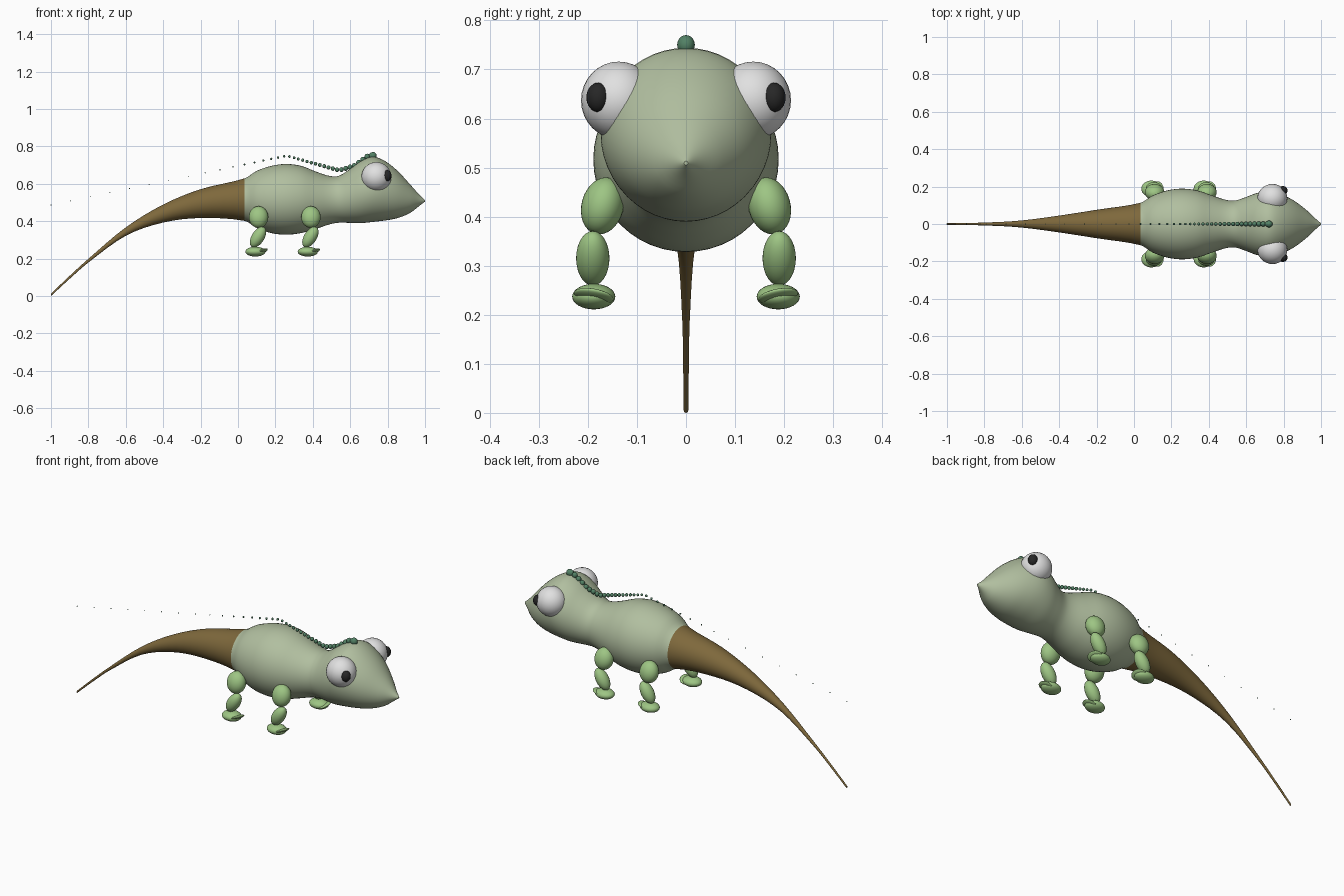
import bpy, bmesh, math
from mathutils import Matrix, Euler, Vector

if "Cube" in bpy.data.objects:
    bpy.data.objects.remove(bpy.data.objects["Cube"])


def material(name, rgb):
    m = bpy.data.materials.new(name)
    m.diffuse_color = (*rgb, 1)
    m.use_nodes = True
    m.node_tree.nodes["Principled BSDF"].inputs["Base Color"].default_value = m.diffuse_color
    return m


SKIN = material("sage skin", (0.44, 0.52, 0.35))
TAIL = material("brown tail", (0.21, 0.14, 0.045))
LIMB = material("leaf green limb", (0.34, 0.56, 0.23))
CREST = material("dark green crest", (0.085, 0.22, 0.13))
WHITE = material("eye white", (0.75, 0.75, 0.75))
BLACK = material("pupil black", (0.02, 0.02, 0.02))


def finish(bm, name, mats):
    bmesh.ops.recalc_face_normals(bm, faces=bm.faces[:])
    me = bpy.data.meshes.new(name)
    bm.to_mesh(me)
    bm.free()
    for m in mats:
        me.materials.append(m)
    for p in me.polygons:
        p.use_smooth = len(p.vertices) <= 4
    ob = bpy.data.objects.new(name, me)
    bpy.context.collection.objects.link(ob)
    return ob


def ellipsoid(bm, loc, size, rot=(0, 0, 0), seg=32, rings=16):
    mat = (Matrix.Translation(loc)
           @ Euler([math.radians(a) for a in rot]).to_matrix().to_4x4()
           @ Matrix.Diagonal((*size, 1)))
    bmesh.ops.create_uvsphere(bm, u_segments=seg, v_segments=rings, radius=1, matrix=mat)


def part(name, mat, loc, size, rot=(0, 0, 0)):
    bm = bmesh.new()
    ellipsoid(bm, loc, size, rot)
    return finish(bm, name, [mat])


# Body and tail: side outline as (x, top z, bottom z)
OUTLINE = [(-1.0, .013, .0), (-.9, .108, .092), (-.8, .199, .179), (-.6, .367, .322),
           (-.4, .489, .393), (-.2, .571, .417), (.035, .629, .402), (.1, .669, .364),
           (.18, .696, .336), (.26, .706, .328), (.34, .695, .337), (.42, .664, .36),
           (.49, .642, .383), (.54, .643, .392), (.6, .68, .391), (.66, .723, .39),
           (.72, .744, .396), (.78, .725, .403), (.85, .672, .416), (.92, .597, .444),
           (.97, .541, .482), (1.0, .513, .505)]


def smooth_outline(steps=4):
    """Pass a smooth curve through the outline points."""
    pts = [Vector(p) for p in OUTLINE]
    n = len(pts)
    tan = []
    for i in range(n):
        a, b = pts[max(i - 1, 0)], pts[min(i + 1, n - 1)]
        tan.append((b - a) / (b.x - a.x))
    out = []
    for i in range(n - 1):
        h = pts[i + 1].x - pts[i].x
        for k in range(steps):
            t = k / steps
            p = (pts[i] * (2*t**3 - 3*t**2 + 1) + tan[i] * h * (t**3 - 2*t**2 + t)
                 + pts[i + 1] * (3*t**2 - 2*t**3) + tan[i + 1] * h * (t**3 - t**2))
            out.append(p)
    return out + [pts[-1]]


bm = bmesh.new()
path = smooth_outline()
loops = []
SIDES = 48
for i, p in enumerate(path):
    a, b = path[max(i - 1, 0)], path[min(i + 1, len(path) - 1)]
    rz = (p.y - p.z) / 2
    slope = ((b.y + b.z) - (a.y + a.z)) / 2 / (b.x - a.x)
    # the tail slopes, so its true width is less than its upright height
    ry = rz * math.cos(math.atan(slope)) if p.x < 0 else rz
    cz = (p.y + p.z) / 2
    loops.append([bm.verts.new((p.x, ry * math.cos(2 * math.pi * s / SIDES),
                                cz + rz * math.sin(2 * math.pi * s / SIDES)))
                  for s in range(SIDES)])
for l0, l1 in zip(loops, loops[1:]):
    for s in range(SIDES):
        t = (s + 1) % SIDES
        bm.faces.new((l0[s], l0[t], l1[t], l1[s]))
bm.faces.new(loops[0])
bm.faces.new(loops[-1])
for f in bm.faces:
    f.material_index = 1 if f.calc_center_median().x < .035 else 0
finish(bm, "body_and_tail", [SKIN, TAIL])

# Eyes and pupils
for side, tag in ((-1, "right"), (1, "left")):
    part(tag + "_eye", WHITE, (.74, side * .137, .637), (.08, .077, .079))
    part(tag + "_pupil", BLACK, (.796, side * .179, .643), (.025, .024, .03))

# Legs: thigh, shin, foot and a thin toe pad
for x, end in ((.11, "back"), (.39, "front")):
    for side, tag in ((-1, "right"), (1, "left")):
        n = f"{end}_{tag}_"
        part(n + "thigh", LIMB, (x, side * .17, .422), (.052, .043, .059), (side * 15, 0, 0))
        part(n + "shin", LIMB, (x - .003, side * .19, .315), (.034, .034, .062), (0, 32, 0))
        part(n + "foot", LIMB, (x - .017, side * .188, .237), (.054, .044, .026))
        part(n + "toes", LIMB, (x + .017, side * .188, .238), (.034, .041, .009),
             (side * 10, -22, 0))

# Crest of small beads that grow toward the head
LINE = [(-1.0, .487), (.26, .75), (.54, .672), (.62, .695), (.69, .745), (.72, .752)]


def crest_z(x):
    for (x0, z0), (x1, z1) in zip(LINE, LINE[1:]):
        if x <= x1:
            return z0 + (z1 - z0) * (x - x0) / (x1 - x0)
    return LINE[-1][1]


bm = bmesh.new()
x = -1.0
while x < .715:
    r = .0025 + .0045 * max(0, (x + .2) / .5) if x < .3 else .007 + .008 * (x - .3) / .42
    ellipsoid(bm, (x, 0, crest_z(x)), (r, r, r * 1.1), seg=16, rings=8)
    x += .105 if x < -.35 else max(.023, .1 - .12 * (x + .35))
ellipsoid(bm, (.722, 0, .75), (.019, .018, .02), seg=24, rings=12)
finish(bm, "back_crest", [CREST])
